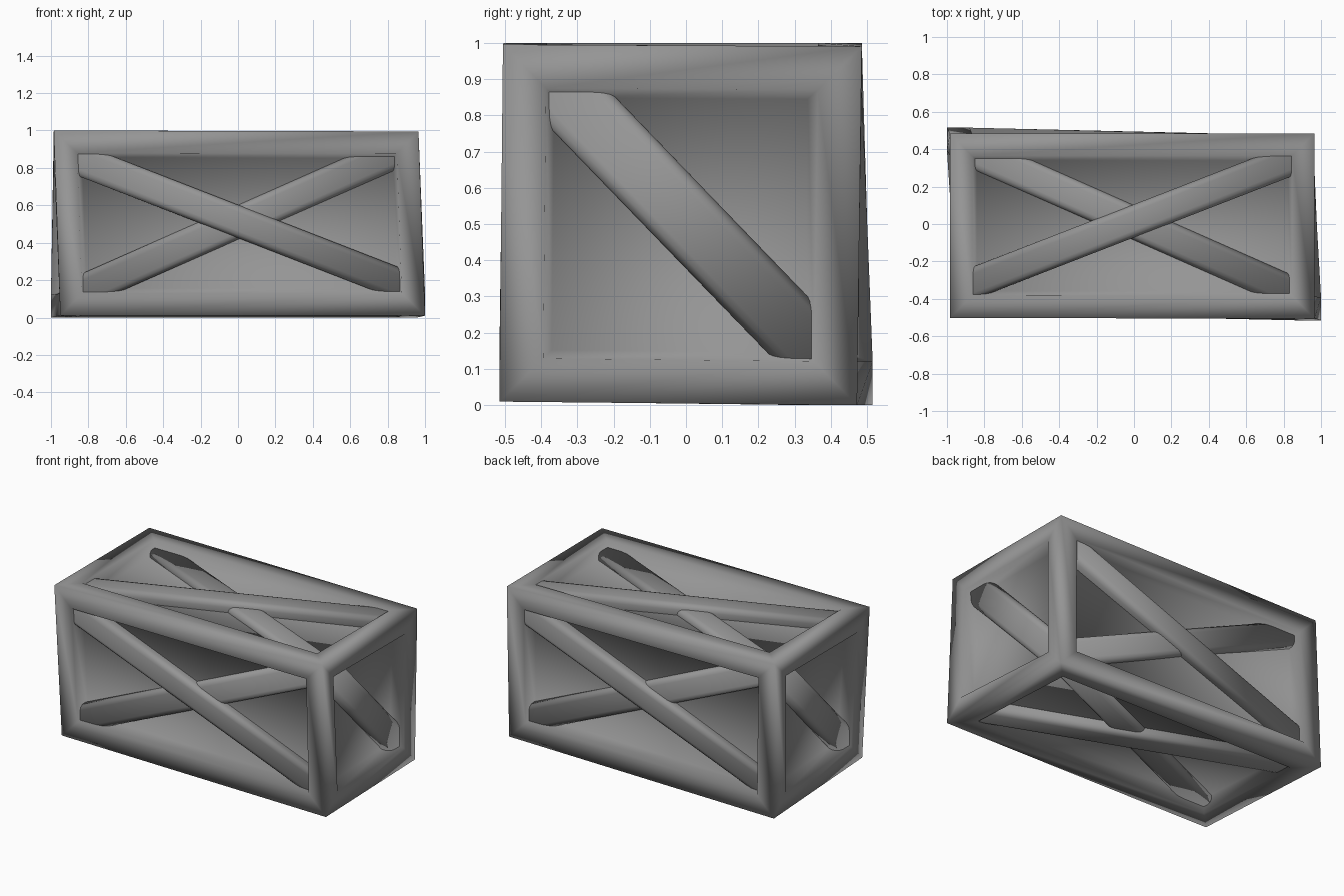
import bpy
import bmesh
from math import radians
from mathutils import Matrix, Vector

if "Cube" in bpy.data.objects:
    bpy.data.objects.remove(bpy.data.objects["Cube"], do_unlink=True)

grey = bpy.data.materials.new("worn_grey")
grey.use_nodes = True
colour = (0.3, 0.3, 0.3, 1)
grey.diffuse_color = colour
grey.node_tree.nodes["Principled BSDF"].inputs["Base Color"].default_value = colour


def finish(name, bm):
    """Turn a bmesh into a smooth shaded object."""
    bmesh.ops.recalc_face_normals(bm, faces=bm.faces)
    for face in bm.faces:
        face.smooth = True
    mesh = bpy.data.meshes.new(name)
    bm.to_mesh(mesh)
    bm.free()
    mesh.materials.append(grey)
    obj = bpy.data.objects.new(name, mesh)
    bpy.context.collection.objects.link(obj)


# Crate body: slightly crooked box with a sunken panel on every side
corners = {
    (-1, -1, -1): (-0.95, -0.475, 0.01), (1, -1, -1): (1.0, -0.515, 0.01),
    (-1, 1, -1): (-1.0, 0.515, 0.0), (1, 1, -1): (0.957, 0.472, 0.0),
    (-1, -1, 1): (-0.985, -0.503, 1.0), (1, -1, 1): (0.965, -0.505, 0.995),
    (-1, 1, 1): (-0.985, 0.485, 1.0), (1, 1, 1): (0.965, 0.485, 0.99),
}
bm = bmesh.new()
bmesh.ops.create_cube(bm, size=2)
for v in bm.verts:
    v.co = corners[tuple(round(c) for c in v.co)]
sides = list(bm.faces)
bmesh.ops.inset_individual(bm, faces=sides, thickness=0.12, use_even_offset=True)
bmesh.ops.inset_individual(bm, faces=sides, thickness=0.025, depth=-0.08,
                           use_even_offset=True)
finish("crate_body", bm)


def brace(name, origin, u, v, angle, length, width, depth):
    """Diagonal beam with rounded edges; its ends are buried in the rim."""
    n = u.cross(v)
    bottom = 0.12
    bm = bmesh.new()
    bmesh.ops.create_cube(bm, size=1)
    bmesh.ops.scale(bm, verts=bm.verts, vec=(length, width, bottom - depth))
    long_edges = [e for e in bm.edges
                  if abs(e.verts[0].co.x - e.verts[1].co.x) > 0.5 * length]
    bmesh.ops.bevel(bm, geom=long_edges, offset=0.035, segments=3, profile=0.5,
                    affect='EDGES')
    side = Matrix((u, v, n)).transposed().to_4x4()
    middle = Vector(origin) - n * (bottom + depth) / 2
    bm.transform(Matrix.Translation(middle) @ side
                 @ Matrix.Rotation(radians(angle), 4, 'Z'))
    finish(name, bm)


# Crossed braces on the four long sides
X, Y, Z = Vector((1, 0, 0)), Vector((0, 1, 0)), Vector((0, 0, 1))
long_sides = [
    ("front", (0.005, -0.499, 0.512), X, Z, -1),
    ("back", (-0.005, 0.489, 0.512), -X, Z, -1),
    ("top", (-0.012, 0.012, 0.997), X, Y, 1),
    ("bottom", (0, 0, 0.004), X, -Y, 1),
]
for name, origin, u, v, turn in long_sides:
    brace(name + "_outer_brace", origin, u, v, 21.2 * turn, 1.88, 0.165, 0.012)
    brace(name + "_inner_brace", origin, u, v, -23.8 * turn, 1.87, 0.17, 0.042)

# Single brace on each end
for name, s, x in (("left", 1, 0.974), ("right", -1, -0.98)):
    brace(name + "_end_brace", (x, -0.007 * s, 0.52), Y * s, Z, -46, 1.06, 0.188, 0.04)
